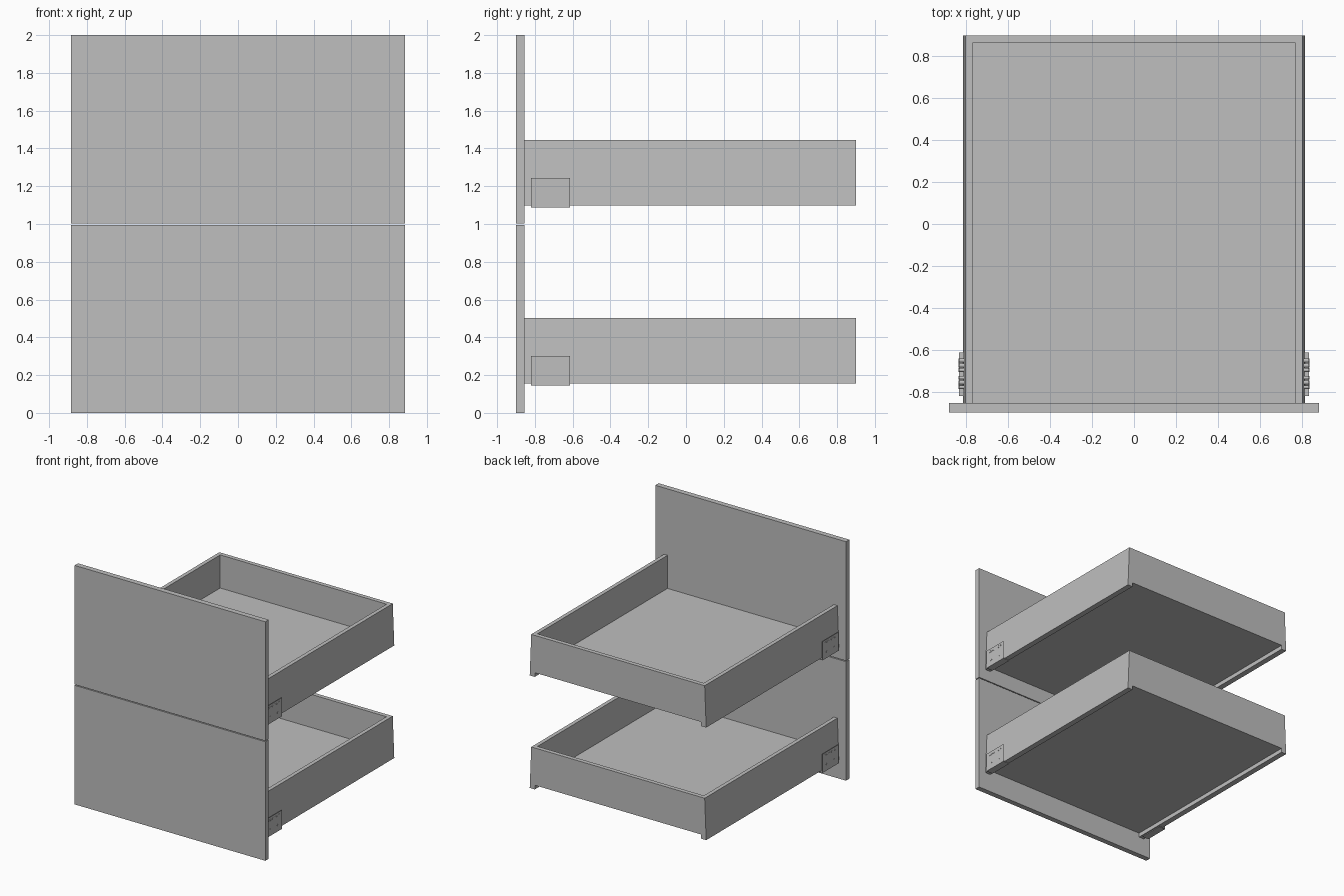
import bpy, bmesh, math
from mathutils import Matrix, Vector

if "Cube" in bpy.data.objects:
    bpy.data.objects.remove(bpy.data.objects["Cube"])

grey = bpy.data.materials.new("light_grey")
grey.diffuse_color = (0.52, 0.52, 0.52, 1)
grey.use_nodes = True
grey.node_tree.nodes["Principled BSDF"].inputs["Base Color"].default_value = grey.diffuse_color


def finish(bm, name):
    bmesh.ops.recalc_face_normals(bm, faces=bm.faces)
    mesh = bpy.data.meshes.new(name)
    bm.to_mesh(mesh)
    bm.free()
    mesh.materials.append(grey)
    ob = bpy.data.objects.new(name, mesh)
    bpy.context.collection.objects.link(ob)
    return ob


def box(name, x0, x1, y0, y1, z0, z1):
    bm = bmesh.new()
    size = Vector((x1 - x0, y1 - y0, z1 - z0))
    mid = Vector((x0 + x1, y0 + y1, z0 + z1)) / 2
    bmesh.ops.create_cube(bm, size=1, matrix=Matrix.Translation(mid) @ Matrix.Diagonal(size).to_4x4())
    return finish(bm, name)


def prism(name, profile, y0, y1):
    """Extrude an (x, z) profile along y."""
    bm = bmesh.new()
    face = bm.faces.new([bm.verts.new((x, y0, z)) for x, z in profile])
    ext = bmesh.ops.extrude_face_region(bm, geom=[face])["geom"]
    verts = [g for g in ext if isinstance(g, bmesh.types.BMVert)]
    bmesh.ops.translate(bm, verts=verts, vec=(0, y1 - y0, 0))
    return finish(bm, name)


def screws(name, side, z):
    """Upper row of six and lower pair of screws holding a bracket."""
    bm = bmesh.new()
    spots = [(y, 0.122) for y in (-0.779, -0.757, -0.734, -0.697, -0.675, -0.652)]
    spots += [(-0.763, 0.042), (-0.668, 0.042)]
    for y, dz in spots:
        m = Matrix.Translation((side * 0.822, y, z + dz)) @ Matrix.Rotation(math.pi / 2, 4, 'Y')
        bmesh.ops.create_cone(bm, cap_ends=True, segments=12, radius1=0.009,
                              radius2=0.009, depth=0.032, matrix=m)
    return finish(bm, name)


FRONT, BACK = -0.855, 0.90

# Front panels with a narrow gap between them
box("lower_front_panel", -0.883, 0.883, -0.90, FRONT, 0, 0.996)
box("upper_front_panel", -0.883, 0.883, -0.90, FRONT, 1.003, 2)

for level, z in (("lower", 0.155), ("upper", 1.097)):
    top = z + 0.347
    # Floor and back wall sit above the feet of the sides
    box(level + "_drawer_floor", -0.77, 0.77, FRONT, 0.864, z + 0.035, z + 0.07)
    box(level + "_drawer_back", -0.77, 0.77, 0.864, BACK, z + 0.035, top)
    for side, hand in ((1, "right"), (-1, "left")):
        tag = level + "_" + hand
        # Side wall, leaning slightly inward at the top
        wall = [(0.817, z), (0.803, top), (0.77, top), (0.77, z)]
        prism(tag + "_drawer_side", [(side * x, h) for x, h in wall], FRONT, BACK)
        # L-shaped mounting bracket
        plate = [(0.836, z - 0.01), (0.836, z + 0.147), (0.832, z + 0.147),
                 (0.832, z - 0.005), (0.775, z - 0.005), (0.775, z - 0.01)]
        prism(tag + "_bracket", [(side * x, h) for x, h in plate], -0.82, -0.613)
        screws(tag + "_screws", side, z)
